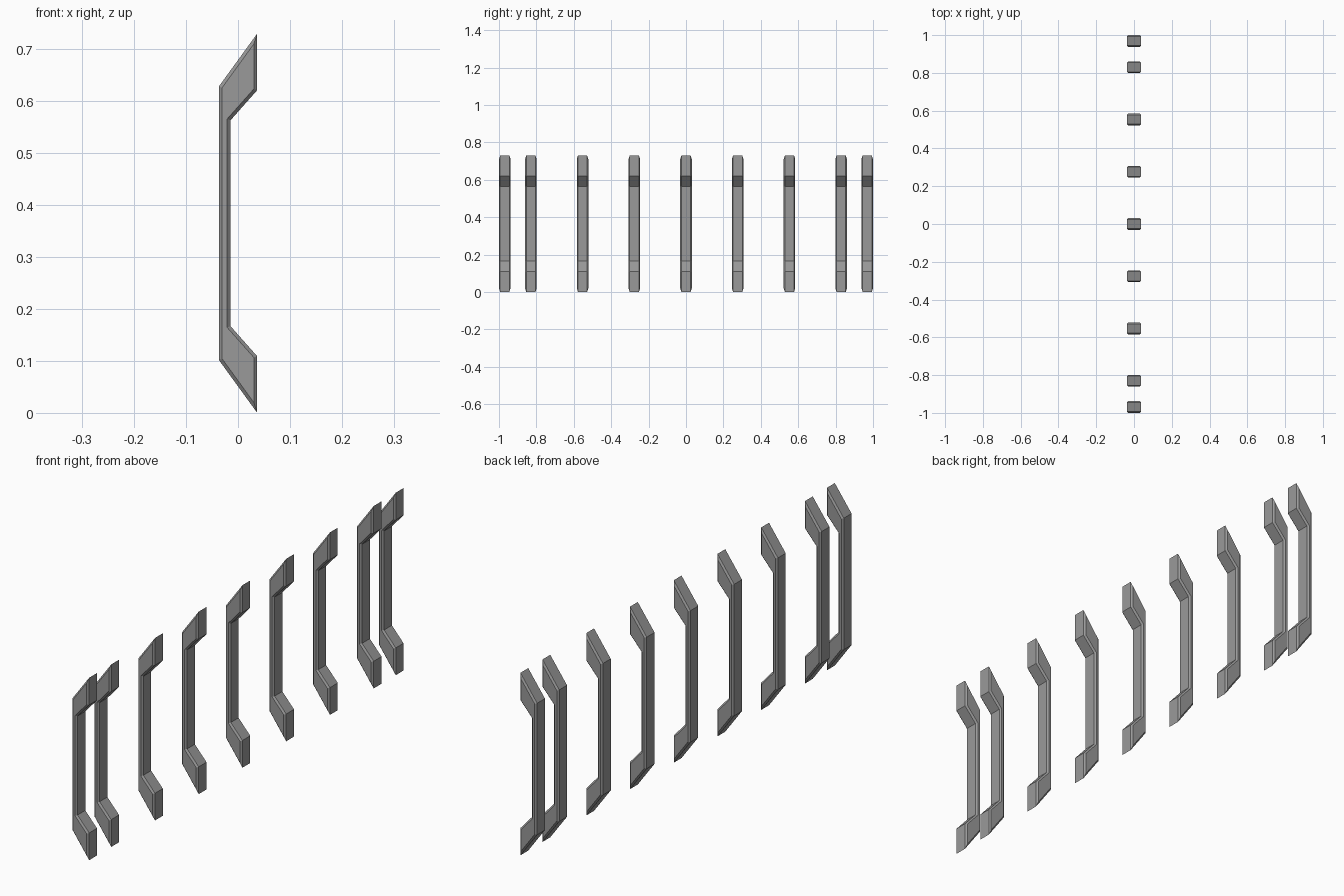
import bpy
import bmesh

cube = bpy.data.objects.get("Cube")
if cube:
    bpy.data.objects.remove(cube, do_unlink=True)

HEIGHT = 0.73
HALF_WIDTH = 0.031
BEVEL = 0.0065

grey = bpy.data.materials.new("grey metal")
grey.use_nodes = True
colour = (0.32, 0.32, 0.32, 1)
grey.diffuse_color = colour
grey.node_tree.nodes["Principled BSDF"].inputs["Base Color"].default_value = colour

# Lower half of the bracket outline (x, z), mirrored to give the upper half
lower = [(-0.037, 0.102), (0.037, 0.0), (0.037, 0.109), (-0.0145, 0.167)]
outline = lower + [(x, HEIGHT - z) for x, z in reversed(lower)]


def bracket_mesh():
    """Extrude the outline along y and chamfer the rims of both side faces."""
    bm = bmesh.new()
    face = bm.faces.new([bm.verts.new((x, -HALF_WIDTH, z)) for x, z in outline])
    ext = bmesh.ops.extrude_face_region(bm, geom=[face], use_keep_orig=True)
    moved = [g for g in ext["geom"] if isinstance(g, bmesh.types.BMVert)]
    bmesh.ops.translate(bm, verts=moved, vec=(0, 2 * HALF_WIDTH, 0))
    bmesh.ops.recalc_face_normals(bm, faces=bm.faces[:])
    rims = [e for e in bm.edges if abs(e.verts[0].co.y - e.verts[1].co.y) < 1e-5]
    bmesh.ops.bevel(bm, geom=rims, offset=BEVEL, offset_type='OFFSET',
                    segments=1, affect='EDGES', clamp_overlap=True)
    bmesh.ops.recalc_face_normals(bm, faces=bm.faces[:])
    mesh = bpy.data.meshes.new("bracket")
    bm.to_mesh(mesh)
    bm.free()
    mesh.materials.append(grey)
    return mesh


# Row of brackets: even spacing, with a closer pair at each end
mesh = bracket_mesh()
positions = [i * 0.2765 for i in range(-3, 4)] + [-0.969, 0.969]
for i, y in enumerate(sorted(positions), 1):
    bracket = bpy.data.objects.new(f"bracket_{i}", mesh)
    bracket.location.y = y
    bpy.context.collection.objects.link(bracket)
